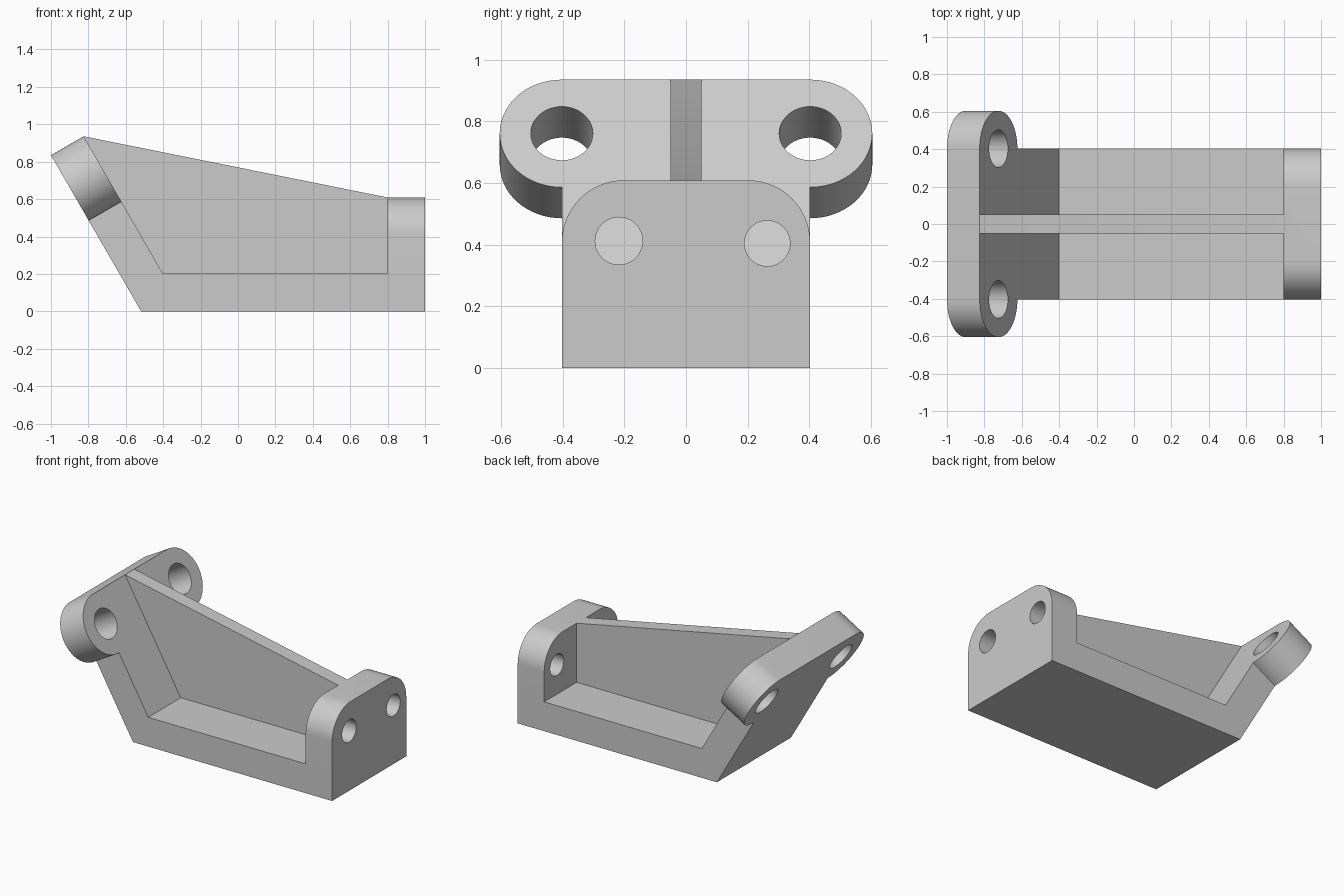
import bpy, bmesh, math
from mathutils import Matrix, Vector

if "Cube" in bpy.data.objects:
    bpy.data.objects.remove(bpy.data.objects["Cube"])

U = 0.2017                      # basic wall thickness
H = 0.609                       # end wall height
ANG = math.radians(60)
up = Vector((-math.cos(ANG), 0, math.sin(ANG)))      # along the sloped arm
nrm = Vector((math.sin(ANG), 0, math.cos(ANG)))      # out of its inner face
top_out = Vector((-1, 0, 0.835))
top_in = top_out + nrm * U
foot_x = -1 + 0.835 / math.tan(ANG)
inner_x = top_in.x + (top_in.z - U) / math.tan(ANG)

grey = bpy.data.materials.new("light grey")
grey.diffuse_color = (0.6, 0.6, 0.6, 1)
grey.use_nodes = True
grey.node_tree.nodes["Principled BSDF"].inputs["Base Color"].default_value = grey.diffuse_color


def frame(x, y, z, origin):
    m = Matrix((x, y, z)).transposed().to_4x4()
    m.translation = origin
    return m


def prism(name, pts, lo, hi, m):
    """Extrude a 2D outline from lo to hi along the third axis of frame m."""
    bm = bmesh.new()
    a = [bm.verts.new(m @ Vector((p[0], p[1], lo))) for p in pts]
    b = [bm.verts.new(m @ Vector((p[0], p[1], hi))) for p in pts]
    bm.faces.new(a[::-1])
    bm.faces.new(b)
    n = len(pts)
    for i in range(n):
        j = (i + 1) % n
        bm.faces.new((a[i], a[j], b[j], b[i]))
    bmesh.ops.recalc_face_normals(bm, faces=bm.faces)
    me = bpy.data.meshes.new(name)
    bm.to_mesh(me)
    bm.free()
    ob = bpy.data.objects.new(name, me)
    bpy.context.collection.objects.link(ob)
    me.materials.append(grey)
    return ob


def arc(cx, cy, r, a0, a1, n):
    return [(cx + r * math.cos(math.radians(a0 + (a1 - a0) * i / n)),
             cy + r * math.sin(math.radians(a0 + (a1 - a0) * i / n))) for i in range(n + 1)]


def combine(ob, other, op):
    mod = ob.modifiers.new(op, 'BOOLEAN')
    mod.operation, mod.solver, mod.object = op, 'EXACT', other
    bpy.context.view_layer.objects.active = ob
    bpy.ops.object.modifier_apply(modifier=mod.name)
    bpy.data.objects.remove(other)


side = frame((1, 0, 0), (0, 0, 1), (0, -1, 0), (0, 0, 0))
slope = frame((0, 1, 0), up, nrm, top_out)
end = frame((0, 1, 0), (0, 0, 1), (1, 0, 0), (0, 0, 0))

# base, sloped arm and end wall in one profile
W = 2 * U
bracket = prism("bracket", [(foot_x, 0), (1, 0), (1, H), (1 - U, H), (1 - U, U), (inner_x, U),
                            (top_in.x, top_in.z), (top_out.x, top_out.z)], -W, W, side)

# rounded upper corners of the end wall
bm = bmesh.new()
bm.from_mesh(bracket.data)
edges = [e for e in bm.edges if all(abs(v.co.z - H) < 1e-4 for v in e.verts)
         and abs(e.verts[0].co.y - e.verts[1].co.y) < 1e-4]
bmesh.ops.bevel(bm, geom=edges, offset=U, segments=16, profile=0.5, affect='EDGES')
bm.to_mesh(bracket.data)
bm.free()

# wide lug across the top of the arm
lug = prism("lug", arc(W, -U, U, -90, 90, 32) + arc(-W, -U, U, 90, 270, 32), 0, U, slope)
combine(bracket, lug, 'UNION')

# central rib, sunk into the walls
rib = prism("rib", [(top_in.x, top_in.z), (1 - U, H), (0.85, 0.1), (-0.45, 0.1)],
            -U / 4, U / 4, side)
combine(bracket, rib, 'UNION')

# bolt holes: two in the lug, two in the end wall
for y, z, r, m, lo, hi in ((-W, -U, U / 2, slope, -0.1, 0.3), (W, -U, U / 2, slope, -0.1, 0.3),
                           (-0.218, 0.412, 0.077, end, 0.7, 1.1),
                           (0.264, 0.404, 0.074, end, 0.7, 1.1)):
    combine(bracket, prism("hole_cutter", arc(y, z, r, 0, 360, 48)[:-1], lo, hi, m), 'DIFFERENCE')

# clean flat regions and smooth the curves
bm = bmesh.new()
bm.from_mesh(bracket.data)
bmesh.ops.remove_doubles(bm, verts=bm.verts, dist=1e-4)
bmesh.ops.dissolve_limit(bm, angle_limit=math.radians(0.5), verts=bm.verts, edges=bm.edges)
bm.to_mesh(bracket.data)
bm.free()
bpy.ops.object.select_all(action='DESELECT')
bracket.select_set(True)
bpy.context.view_layer.objects.active = bracket
bpy.ops.object.shade_smooth_by_angle(angle=math.radians(30))
